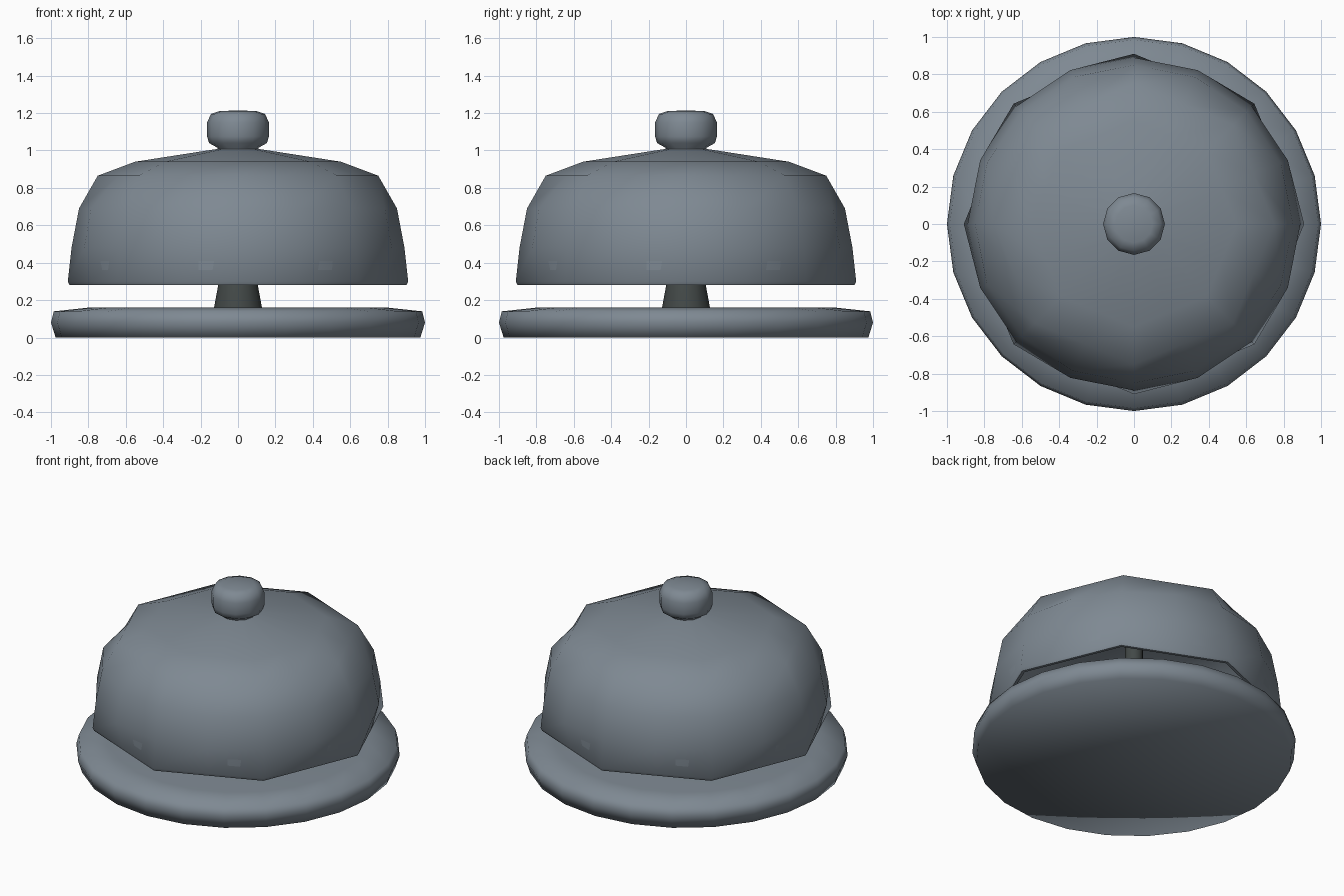
import bpy, bmesh, math

if "Cube" in bpy.data.objects:
    bpy.data.objects.remove(bpy.data.objects["Cube"])


def material(name, rgb):
    m = bpy.data.materials.new(name)
    m.diffuse_color = (*rgb, 1)
    m.use_nodes = True
    m.node_tree.nodes["Principled BSDF"].inputs["Base Color"].default_value = m.diffuse_color
    return m


metal = material("blue grey metal", (0.21, 0.25, 0.29))
dark = material("dark grey metal", (0.055, 0.065, 0.063))


def lathe(name, profile, sides, mat, angle=50):
    """Revolve (radius, z[, chord]) points. chord=1 puts odd columns on the
    chord between even ones, so that ring has half the sides."""
    bm = bmesh.new()
    rings = []
    for p in profile:
        r, z = p[0], p[1]
        chord = len(p) > 2 and p[2]
        if r == 0:
            rings.append([bm.verts.new((0, 0, z))])
            continue
        ring = []
        for i in range(sides):
            a = 2 * math.pi * i / sides
            k = math.cos(2 * math.pi / sides) if chord and i % 2 else 1
            ring.append(bm.verts.new((r * k * math.cos(a), r * k * math.sin(a), z)))
        rings.append(ring)
    for lo, hi in zip(rings, rings[1:]):
        for i in range(sides):
            j = (i + 1) % sides
            if len(lo) == 1:
                bm.faces.new((lo[0], hi[j], hi[i]))
            elif len(hi) == 1:
                bm.faces.new((lo[i], lo[j], hi[0]))
            else:
                bm.faces.new((lo[i], lo[j], hi[j], hi[i]))
    bmesh.ops.recalc_face_normals(bm, faces=bm.faces)
    me = bpy.data.meshes.new(name)
    bm.to_mesh(me)
    bm.free()
    me.materials.append(mat)
    ob = bpy.data.objects.new(name, me)
    bpy.context.collection.objects.link(ob)
    bpy.ops.object.select_all(action='DESELECT')
    ob.select_set(True)
    bpy.context.view_layer.objects.active = ob
    bpy.ops.object.shade_smooth_by_angle(angle=math.radians(angle))
    return ob


# round base plate
lathe("base", [(0, 0), (0.975, 0), (1.0, 0.08), (0.985, 0.14),
               (0.8, 0.16), (0, 0.16)], 24, metal, 75)

# hollow dome: octagonal rim and shoulder, rounder in the middle
t = 0.025
outer = [(0.90, 0.28, 1), (0.91, 0.30, 1), (0.89, 0.48), (0.85, 0.69),
         (0.75, 0.865, 1), (0.55, 0.94, 1), (0.10, 1.01, 1), (0, 1.015)]
inner = [(0, 0.985), (0.10, 0.98, 1), (0.54, 0.915, 1), (0.73, 0.845, 1),
         (0.85 - t, 0.68), (0.89 - t, 0.48), (0.88, 0.28, 1)]
lathe("bell_dome", inner + outer, 16, metal, 50)

# central post under the dome
lathe("post", [(0, 0.15), (0.128, 0.16), (0.104, 0.29), (0.055, 0.42),
               (0.055, 1.0), (0, 1.0)], 12, dark)

# button on top
lathe("button", [(0, 0.99), (0.105, 0.99), (0.11, 1.015), (0.155, 1.04),
                 (0.165, 1.075), (0.165, 1.15), (0.145, 1.195),
                 (0.10, 1.21), (0, 1.215)], 12, metal, 75)
